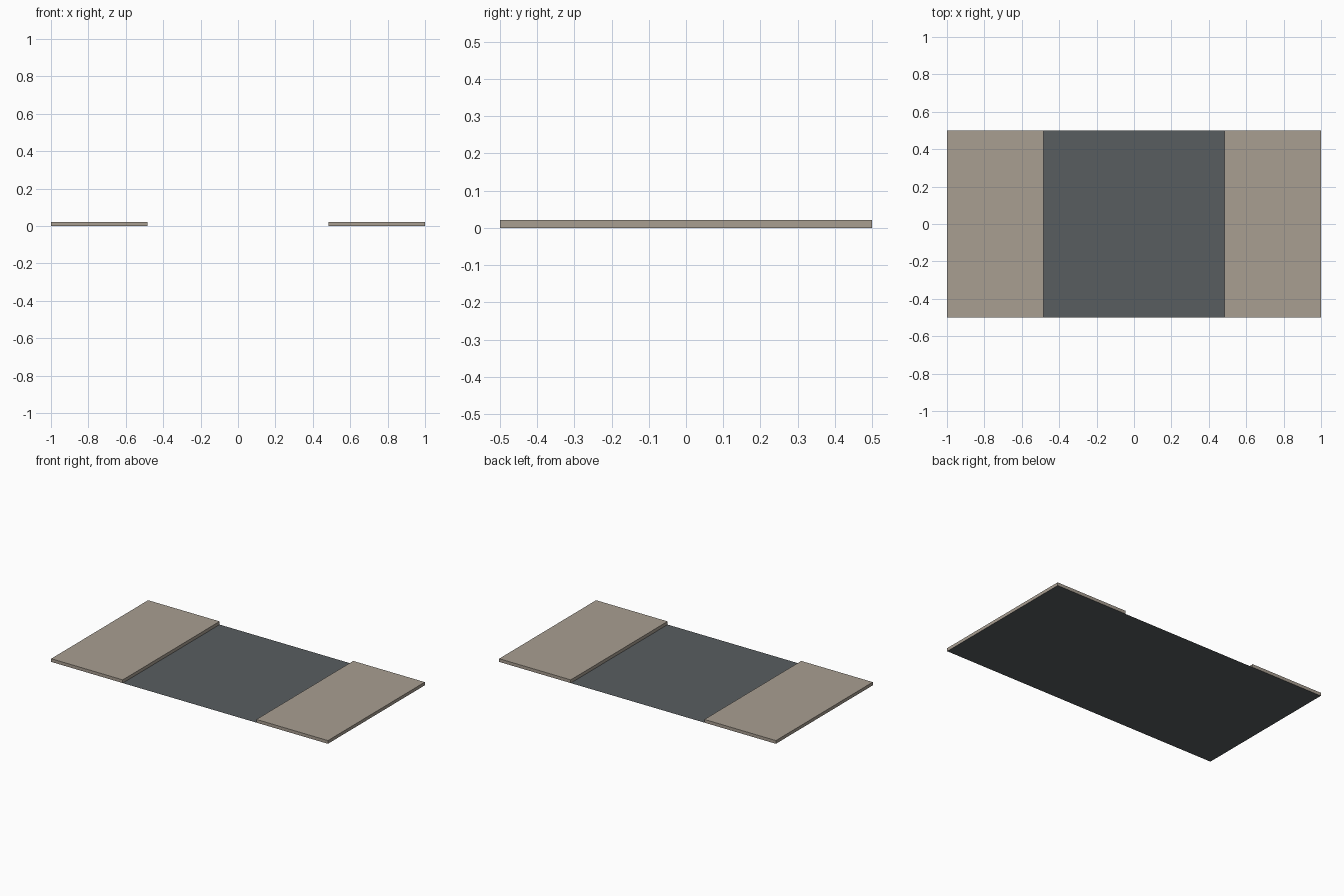
import bpy
import bmesh

if "Cube" in bpy.data.objects:
    bpy.data.objects.remove(bpy.data.objects["Cube"])


def material(name, rgb):
    m = bpy.data.materials.new(name)
    m.diffuse_color = (*rgb, 1.0)
    m.use_nodes = True
    m.node_tree.nodes["Principled BSDF"].inputs["Base Color"].default_value = m.diffuse_color
    return m


asphalt = material("dark asphalt", (0.098, 0.110, 0.117))
paving = material("warm grey paving", (0.393, 0.342, 0.285))

LENGTH = 1.0      # along y
HALF_WIDTH = 1.0  # along x
KERB_X = 0.483    # inner edge of each pavement
KERB_H = 0.021


def add_object(name, bm, mat):
    mesh = bpy.data.meshes.new(name)
    bm.to_mesh(mesh)
    bm.free()
    mesh.materials.append(mat)
    obj = bpy.data.objects.new(name, mesh)
    bpy.context.collection.objects.link(obj)
    return obj


# Road surface: one thin sheet under the full width
bm = bmesh.new()
bmesh.ops.create_grid(bm, x_segments=1, y_segments=1, size=0.5)
bmesh.ops.scale(bm, vec=(2 * HALF_WIDTH, LENGTH, 1), verts=bm.verts)
add_object("road_surface", bm, asphalt)

# Raised pavements, open underneath where they rest on the road sheet
for side, name in ((-1, "left_pavement"), (1, "right_pavement")):
    bm = bmesh.new()
    bmesh.ops.create_cube(bm, size=1)
    bmesh.ops.scale(bm, vec=(HALF_WIDTH - KERB_X, LENGTH, KERB_H), verts=bm.verts)
    bmesh.ops.translate(bm, vec=(side * (HALF_WIDTH + KERB_X) / 2, 0, KERB_H / 2), verts=bm.verts)
    bm.normal_update()
    underside = [f for f in bm.faces if f.normal.z < -0.5]
    bmesh.ops.delete(bm, geom=underside, context='FACES_ONLY')
    add_object(name, bm, paving)
